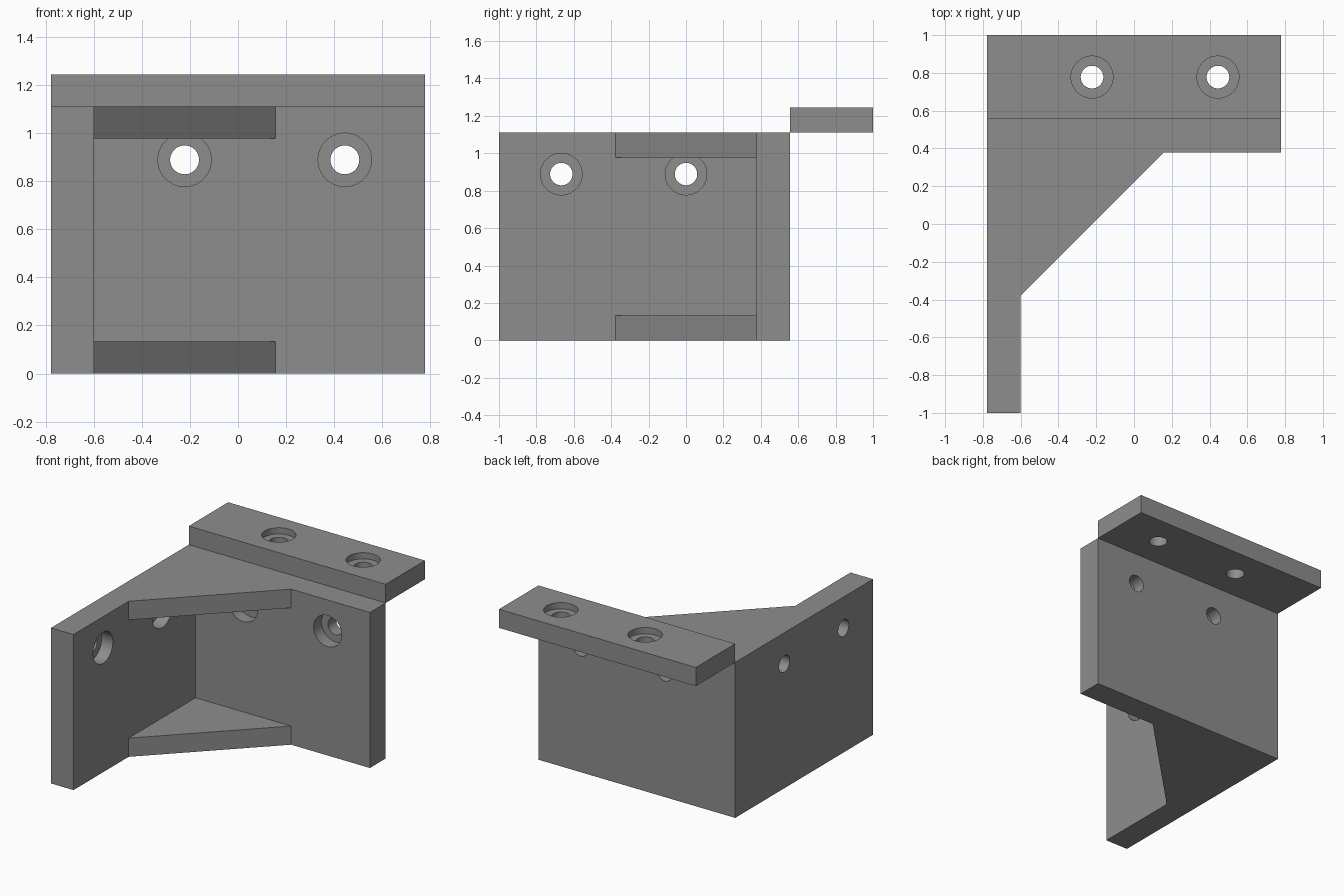
import bpy
import bmesh
from math import pi, radians, cos, sin
from mathutils import Matrix, Vector

if "Cube" in bpy.data.objects:
    bpy.data.objects.remove(bpy.data.objects["Cube"], do_unlink=True)

UNIT = 2 / 90                      # one millimetre of the bracket
W, BACK, FRONT = 35 * UNIT, 25 * UNIT, -1.0
WALL, PLATE, HEIGHT = 8 * UNIT, 6 * UNIT, 50 * UNIT
BORE, SINK, LAND = 2.7 * UNIT, 5 * UNIT, 4 * UNIT
INNER_X, INNER_Y = -W + WALL, BACK - WALL
HOLE_X, HOLE_Z = (-10 * UNIT, 20 * UNIT), 40 * UNIT

grey = bpy.data.materials.new("mid grey")
grey.use_nodes = True
colour = (0.27, 0.27, 0.27, 1)
grey.diffuse_color = colour
grey.node_tree.nodes["Principled BSDF"].inputs["Base Color"].default_value = colour


def new_object(name, bm):
    bmesh.ops.recalc_face_normals(bm, faces=bm.faces)
    mesh = bpy.data.meshes.new(name)
    bm.to_mesh(mesh)
    bm.free()
    mesh.materials.append(grey)
    obj = bpy.data.objects.new(name, mesh)
    bpy.context.collection.objects.link(obj)
    return obj


def prism(name, outline, z0, z1):
    """Extrude a plan outline from z0 to z1."""
    bm = bmesh.new()
    face = bm.faces.new([bm.verts.new((x, y, z0)) for x, y in outline])
    ext = bmesh.ops.extrude_face_region(bm, geom=[face])
    bmesh.ops.translate(bm, vec=(0, 0, z1 - z0),
                        verts=[v for v in ext["geom"] if isinstance(v, bmesh.types.BMVert)])
    return new_object(name, bm)


def hole_cutter(name, centres, outward, thickness):
    """Stepped cutters: a narrow bore with a wide counterbore at the outward face."""
    bm = bmesh.new()
    turn = Vector((0, 0, 1)).rotation_difference(Vector(outward)).to_matrix().to_4x4()
    steps = [(BORE, -thickness - 0.05), (BORE, LAND - thickness),
             (SINK, LAND - thickness), (SINK, 0.05)]
    n = 64
    for centre in centres:
        place = Matrix.Translation(centre) @ turn
        rings = [[bm.verts.new(place @ Vector((r * cos(2 * pi * i / n), r * sin(2 * pi * i / n), h)))
                  for i in range(n)] for r, h in steps]
        for a, b in zip(rings, rings[1:]):
            for i in range(n):
                j = (i + 1) % n
                bm.faces.new((a[i], a[j], b[j], b[i]))
        bm.faces.new(rings[0])
        bm.faces.new(rings[-1])
    return new_object(name, bm)


def combine(target, tool, operation):
    """Apply a boolean and discard the tool."""
    mod = target.modifiers.new("boolean", 'BOOLEAN')
    mod.operation, mod.solver, mod.object = operation, 'EXACT', tool
    bpy.context.view_layer.objects.active = target
    bpy.ops.object.modifier_apply(modifier=mod.name)
    bpy.data.objects.remove(tool, do_unlink=True)


# Two walls meeting in a corner
bracket = prism("corner_bracket", [(-W, FRONT), (INNER_X, FRONT), (INNER_X, INNER_Y),
                                   (W, INNER_Y), (W, BACK), (-W, BACK)], 0, HEIGHT)
combine(bracket, hole_cutter("back_holes", [(x, INNER_Y, HOLE_Z) for x in HOLE_X],
                             (0, -1, 0), WALL), 'DIFFERENCE')
combine(bracket, hole_cutter("side_holes", [(INNER_X, y, HOLE_Z) for y in (-30 * UNIT, 0)],
                             (1, 0, 0), WALL), 'DIFFERENCE')

# Triangular gussets at the bottom and top of the corner
LEG = 34 * UNIT
for z in (0, HEIGHT - PLATE):
    gusset = prism("gusset", [(INNER_X, INNER_Y), (INNER_X, INNER_Y - LEG),
                              (INNER_X + LEG, INNER_Y)], z, z + PLATE)
    combine(bracket, gusset, 'UNION')

# Mounting flange behind the top edge
flange = prism("mounting_flange", [(-W, BACK), (W, BACK), (W, 1), (-W, 1)],
               HEIGHT, HEIGHT + PLATE)
combine(flange, hole_cutter("flange_holes", [(x, 35 * UNIT, HEIGHT + PLATE) for x in HOLE_X],
                            (0, 0, 1), PLATE), 'DIFFERENCE')

# Smooth bores, sharp edges
for obj in (bracket, flange):
    bpy.ops.object.select_all(action='DESELECT')
    obj.select_set(True)
    bpy.context.view_layer.objects.active = obj
    bpy.ops.object.shade_smooth_by_angle(angle=radians(30))
